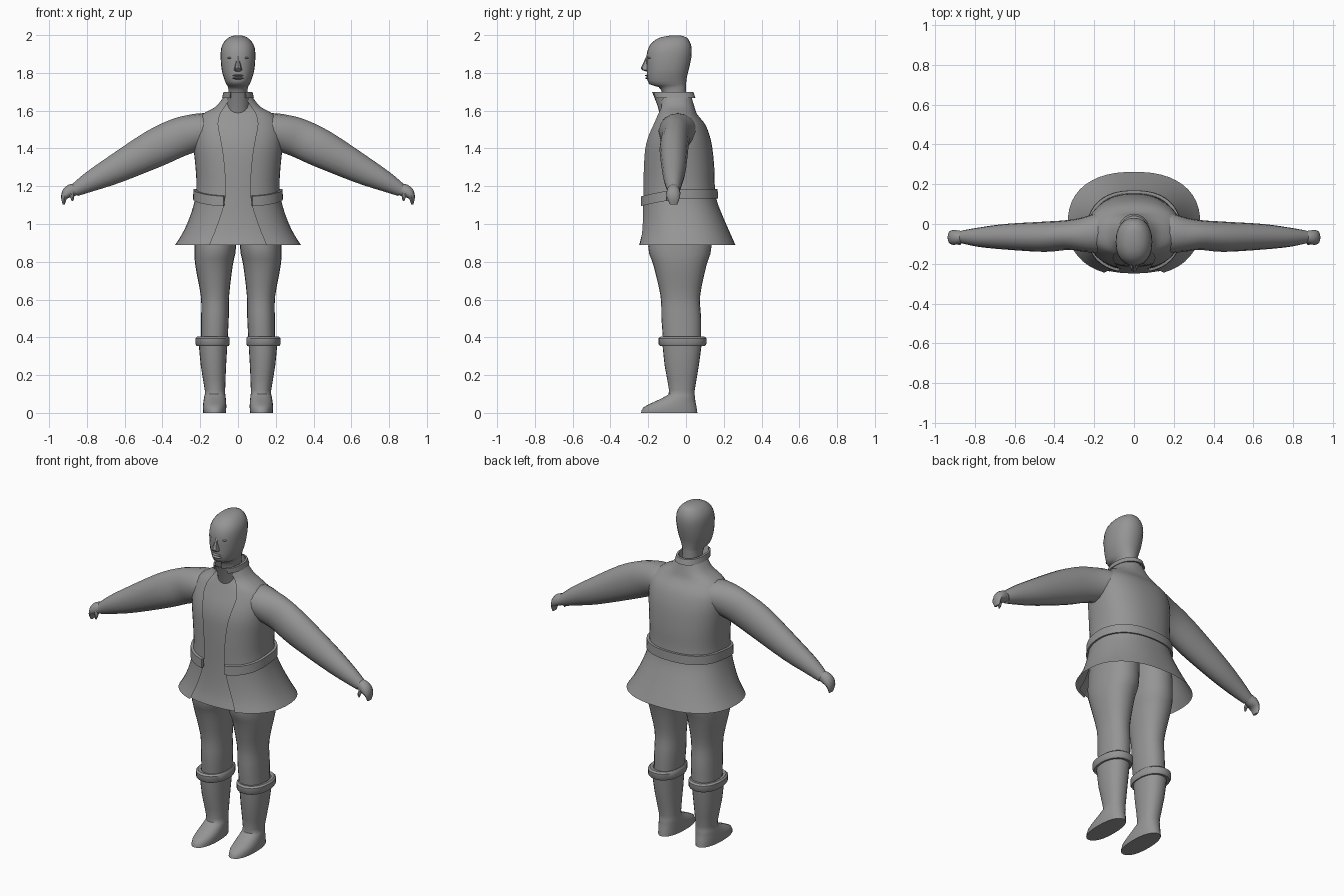
import bpy, bmesh, math
from mathutils import Vector

if "Cube" in bpy.data.objects:
    bpy.data.objects.remove(bpy.data.objects["Cube"])

grey = bpy.data.materials.new("grey")
grey.diffuse_color = (0.30, 0.30, 0.30, 1)
grey.use_nodes = True
grey.node_tree.nodes["Principled BSDF"].inputs["Base Color"].default_value = grey.diffuse_color


def smooth(rows, steps=3):
    """Catmull-Rom refinement of a short parameter table."""
    out = []
    for i in range(len(rows) - 1):
        a, b, c, d = rows[max(i - 1, 0)], rows[i], rows[i + 1], rows[min(i + 2, len(rows) - 1)]
        for k in range(steps):
            t = k / steps
            out.append([0.5 * (2 * q + (r - p) * t + (2 * p - 5 * q + 4 * r - s) * t * t
                               + (3 * q - p - 3 * r + s) * t ** 3)
                        for p, q, r, s in zip(a, b, c, d)])
    return out + [list(rows[-1])]


def ring(z, cx, rx, yf, yb, n=24, p=0.9, a0=0.0, a1=2 * math.pi):
    """Horizontal super-ellipse, angle measured from the front."""
    closed = a1 - a0 > 6.28
    pts = []
    for i in range(n):
        a = a0 + (a1 - a0) * i / (n if closed else n - 1)
        s, c = math.sin(a), math.cos(a)
        pts.append((cx + rx * math.copysign(abs(s) ** p, s),
                    (yf + yb) / 2 - (yb - yf) / 2 * math.copysign(abs(c) ** p, c), z))
    return pts


def loft(name, rings, closed=True, caps=True, loop=False, angle=40):
    bm = bmesh.new()
    vs = [[bm.verts.new(p) for p in r] for r in rings]
    n = len(vs[0])
    pairs = list(zip(vs, vs[1:])) + ([(vs[-1], vs[0])] if loop else [])
    for a, b in pairs:
        for i in range(n if closed else n - 1):
            j = (i + 1) % n
            bm.faces.new((a[i], a[j], b[j], b[i]))
    if closed and caps and not loop:
        bm.faces.new(vs[0])
        bm.faces.new(vs[-1])
    if loop and not closed:
        for i in (0, n - 1):
            bm.faces.new([r[i] for r in vs])
    bmesh.ops.recalc_face_normals(bm, faces=bm.faces)
    me = bpy.data.meshes.new(name)
    bm.to_mesh(me)
    bm.free()
    me.materials.append(grey)
    ob = bpy.data.objects.new(name, me)
    bpy.context.collection.objects.link(ob)
    bpy.ops.object.select_all(action='DESELECT')
    ob.select_set(True)
    bpy.context.view_layer.objects.active = ob
    bpy.ops.object.shade_smooth_by_angle(angle=math.radians(angle))
    return ob


def tube(name, rows, n=16):
    """Limb along an x-z path; rows are x, z, half thickness, y front, y back."""
    rows = smooth(rows)
    rings = []
    for i, (x, z, h, yf, yb) in enumerate(rows):
        q, r = rows[max(i - 1, 0)], rows[min(i + 1, len(rows) - 1)]
        t = Vector((r[0] - q[0], 0, r[1] - q[1])).normalized()
        rings.append([(x - t.z * h * math.sin(a), (yf + yb) / 2 + (yb - yf) / 2 * math.cos(a),
                       z + t.x * h * math.sin(a))
                      for a in (2 * math.pi * k / n for k in range(n))])
    return rings


# coat: z, half width, front y, back y, half width of the front opening
COAT = smooth([(.89, .333, -.262, .262, .15), (.95, .295, -.247, .235, .125),
               (1.03, .258, -.237, .2, .095), (1.12, .23, -.232, .165, .07),
               (1.2, .22, -.23, .153, .065), (1.3, .225, -.228, .15, .07),
               (1.4, .235, -.222, .14, .082), (1.47, .238, -.205, .125, .095),
               (1.53, .228, -.18, .1, .105), (1.58, .19, -.158, .06, .095),
               (1.62, .12, -.142, .045, .07), (1.67, .078, -.14, .03, .04)])
P = 0.85
rings = []
for z, rx, yf, yb, h in COAT:
    a0 = math.asin((h / rx) ** (1 / P))
    rings.append(ring(z, 0, rx, yf, yb, 40, P, a0, 2 * math.pi - a0))
loft("coat", rings, closed=False)

# shirt panel seen in the coat opening
loft("shirt_front", [ring(z, 0, rx - .012, yf + .014, yb, 16, P, -.75, .75)
                     for z, rx, yf, yb, h in COAT], closed=False)

# belt, dipping towards the front ends
belt = []
for dz, grow in ((-.026, -.004), (-.026, .014), (.026, .012), (.026, -.004)):
    pts = ring(1.16, 0, .224 + grow, -.232 - grow, .156 + grow, 40, P, .27, 2 * math.pi - .27)
    belt.append([(x, y, z + dz - .04 * max(0, -y / .24) ** 1.5) for x, y, z in pts])
loft("belt", belt, closed=False, loop=True)

# standing neck band and the folded collar
loft("neck_band", [ring(z, 0, rx, yf, yb, 24) for z, rx, yf, yb in
                   ((1.56, .07, -.133, .03), (1.63, .066, -.152, .03), (1.70, .068, -.18, .025))],
     caps=False)
loft("collar", [ring(z, 0, rx, yf, yb, 30, .9, .5, 2 * math.pi - .5) for z, rx, yf, yb in
                ((1.668, .074, -.165, .04), (1.668, .084, -.175, .05),
                 (1.698, .077, -.182, .04), (1.70, .066, -.175, .03))], closed=False, loop=True)

# head and neck
HEAD = smooth([(1.62, .052, -.115, .005), (1.69, .05, -.125, 0), (1.725, .053, -.145, 0),
               (1.74, .062, -.195, 0), (1.78, .077, -.206, .005), (1.82, .087, -.208, .015),
               (1.88, .092, -.21, .028), (1.93, .089, -.2, .03), (1.965, .073, -.175, .02),
               (1.988, .048, -.135, .002), (1.998, .02, -.08, -.03)], 2)
loft("head", [ring(z, 0, rx, yf, yb, 24) for z, rx, yf, yb in HEAD], angle=60)

# nose and lips
loft("nose", [ring(z, 0, rx, yf, -.18, 8) for z, rx, yf in
              ((1.805, .012, -.205), (1.815, .022, -.232), (1.826, .019, -.24),
               (1.86, .011, -.223), (1.90, .008, -.205))])
for name, z in (("upper_lip", 1.786), ("lower_lip", 1.772)):
    loft(name, [ring(z + dz, 0, w, yf, -.17, 12) for dz, w, yf in
                ((-.007, .02, -.204), (0, .032, -.219), (.006, .022, -.206))])

# legs: z, centre x, half width, front y, back y
LEG = [(1.1, .115, .108, -.18, .13), (.88, .12, .11, -.2, .135), (.78, .127, .099, -.172, .108),
       (.62, .122, .075, -.135, .075), (.5, .122, .073, -.13, .08), (.37, .126, .07, -.12, .08)]
BOOT = [(.38, .132, .077, -.126, .085), (.25, .13, .067, -.113, .068), (.12, .122, .054, -.09, .046),
        (.09, .122, .056, -.105, .047), (.06, .123, .06, -.165, .05), (.03, .124, .062, -.225, .056),
        (.0, .124, .06, -.238, .06)]
CUFF = [(.358, .134, .07, -.12, .08), (.355, .134, .086, -.138, .1), (.365, .135, .091, -.146, .108),
        (.395, .135, .091, -.146, .108), (.404, .134, .083, -.135, .098), (.402, .134, .068, -.115, .078)]
# arms and hands: x, z, half thickness, front y, back y
ARM = [(.1, 1.49, .07, -.13, .05), (.17, 1.495, .092, -.145, .06), (.25, 1.478, .1, -.14, .035),
       (.33, 1.452, .103, -.13, .02), (.45, 1.395, .1, -.14, .012), (.65, 1.29, .076, -.128, 0),
       (.78, 1.225, .054, -.115, -.018), (.865, 1.178, .034, -.097, -.033)]
HAND = [(.85, 1.185, .028, -.092, -.038), (.88, 1.178, .034, -.1, -.033), (.905, 1.163, .03, -.105, -.03),
        (.921, 1.137, .016, -.1, -.034), (.922, 1.104, .006, -.085, -.045)]
THUMB = [(.885, 1.17, .014, -.098, -.07), (.877, 1.14, .01, -.106, -.086), (.878, 1.122, .004, -.104, -.094)]

for side, s in (("left", 1), ("right", -1)):
    def flip(rings):
        return [[(s * x, y, z) for x, y, z in r] for r in rings]
    loft(side + "_leg", flip([ring(*r) for r in smooth(LEG)]))
    loft(side + "_boot", flip([ring(*r) for r in smooth(BOOT, 2)]))
    loft(side + "_boot_cuff", flip([ring(*r) for r in CUFF]), loop=True)
    loft(side + "_sleeve", flip(tube("sleeve", ARM)))
    loft(side + "_hand", flip(tube("hand", HAND, 12)))
    loft(side + "_thumb", flip(tube("thumb", THUMB, 8)))
    # eyelids
    loft(side + "_eyelid", flip([ring(z, .04, w, yf, -.17, 10) for z, w, yf in
                                 ((1.872, .008, -.196), (1.879, .019, -.203), (1.886, .01, -.198))]))
